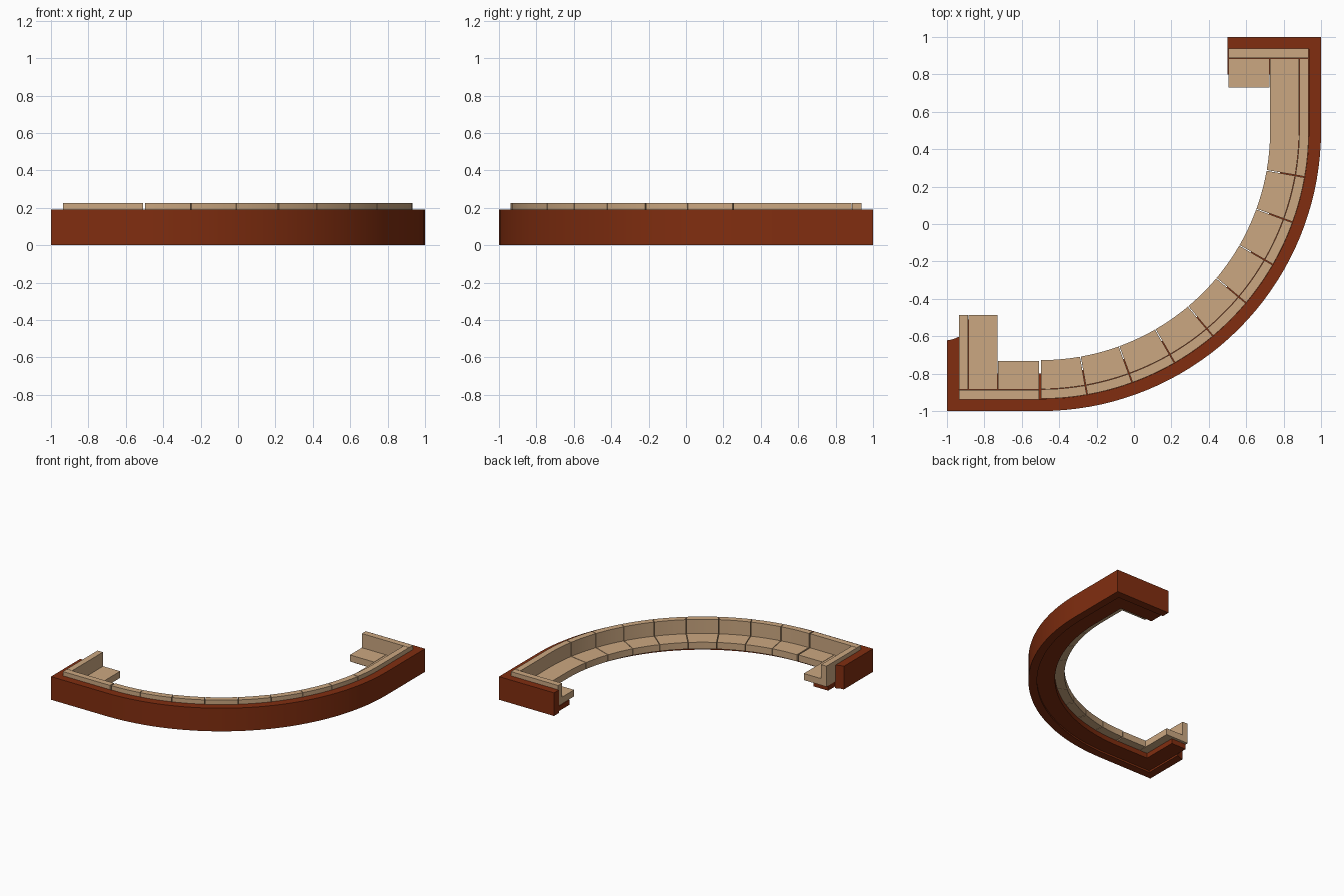
import bpy, bmesh, math

if "Cube" in bpy.data.objects:
    bpy.data.objects.remove(bpy.data.objects["Cube"])

CX, CY, R = -0.5, 0.5, 1.5      # centre and radius of the outer curve


def material(name, color):
    m = bpy.data.materials.new(name)
    m.diffuse_color = color
    m.use_nodes = True
    m.node_tree.nodes["Principled BSDF"].inputs["Base Color"].default_value = m.diffuse_color
    return m


BROWN = material("brown_wood", (0.22, 0.027, 0.005, 1))
TAN = material("tan_cushion", (0.60, 0.39, 0.22, 1))


def arc(r, a0, a1, n):
    pts = []
    for i in range(n + 1):
        a = math.radians(a0 + (a1 - a0) * i / n)
        pts.append((CX + r * math.cos(a), CY + r * math.sin(a)))
    return pts


def slab(name, plan, z0, z1, mat):
    """Extrude a plan outline between two heights."""
    bm = bmesh.new()
    f = bm.faces.new([bm.verts.new((x, y, z0)) for x, y in plan])
    ext = bmesh.ops.extrude_face_region(bm, geom=[f])
    top = [v for v in ext["geom"] if isinstance(v, bmesh.types.BMVert)]
    bmesh.ops.translate(bm, verts=top, vec=(0, 0, z1 - z0))
    bmesh.ops.triangulate(bm, faces=[g for g in bm.faces if len(g.verts) > 4])
    bmesh.ops.recalc_face_normals(bm, faces=bm.faces[:])
    me = bpy.data.meshes.new(name)
    bm.to_mesh(me)
    bm.free()
    me.materials.append(mat)
    ob = bpy.data.objects.new(name, me)
    bpy.context.collection.objects.link(ob)
    bpy.ops.object.select_all(action="DESELECT")
    ob.select_set(True)
    bpy.context.view_layer.objects.active = ob
    bpy.ops.object.shade_smooth_by_angle(angle=math.radians(30))
    return ob


def rect(name, x0, x1, y0, y1, z0, z1, mat):
    return slab(name, [(x0, y0), (x1, y0), (x1, y1), (x0, y1)], z0, z1, mat)


def path(o, x_end, y_end):
    """Bench line moved inwards by o: top end, corner, curve, corner, left end."""
    e = 1 - o
    return [(x_end, e), (e, e)] + arc(R - o, 0, -90, 36) + [(-e, -e), (-e, y_end)]


# outer wall, with a slightly rounded cut at the left end, and low plinth
wall_end = [(-0.975, -0.618), (-0.955, -0.611)]
slab("outer_wall", path(0, 0.5, -0.622) + wall_end + path(0.065, 0.5, -0.602)[::-1],
     0, 0.19, BROWN)
slab("plinth", path(0.065, 0.5, -0.51) + path(0.2, 0.5, -0.51)[::-1],
     0.015, 0.056, BROWN)

# cushion heights
S0, S1, B0, B1 = 0.056, 0.11, 0.056, 0.225

# curved seat and back cushions, nine equal sectors
for i in range(9):
    a0, a1 = -10 * i - 0.1, -10 * i - 9.9
    for name, o0, o1, z0, z1 in (("seat_cushion", 0.118, 0.272, S0, S1),
                                 ("back_cushion", 0.066, 0.116, B0, B1)):
        slab(f"{name}_{i + 1}",
             arc(R - o0, a0, a1, 5) + arc(R - o1, a1, a0, 5), z0, z1, TAN)

# straight cushions at the far right corner
rect("right_side_seat", 0.728, 0.882, 0.496, 0.884, S0, S1, TAN)
rect("right_side_back", 0.884, 0.934, 0.496, 0.885, B0, B1, TAN)
rect("right_end_seat", 0.506, 0.725, 0.73, 0.885, S0, S1, TAN)
rect("right_end_back", 0.505, 0.934, 0.888, 0.938, B0, B1, TAN)

# straight cushions at the near left corner
rect("left_side_seat", -0.727, -0.508, -0.885, -0.733, S0, S1, TAN)
rect("left_side_back", -0.935, -0.508, -0.937, -0.887, B0, B1, TAN)
rect("left_end_seat", -0.885, -0.73, -0.884, -0.487, S0, S1, TAN)
rect("left_end_back", -0.936, -0.887, -0.884, -0.487, B0, B1, TAN)

# centre the height exactly on the ground plane
for ob in bpy.data.objects:
    ob.select_set(False)
